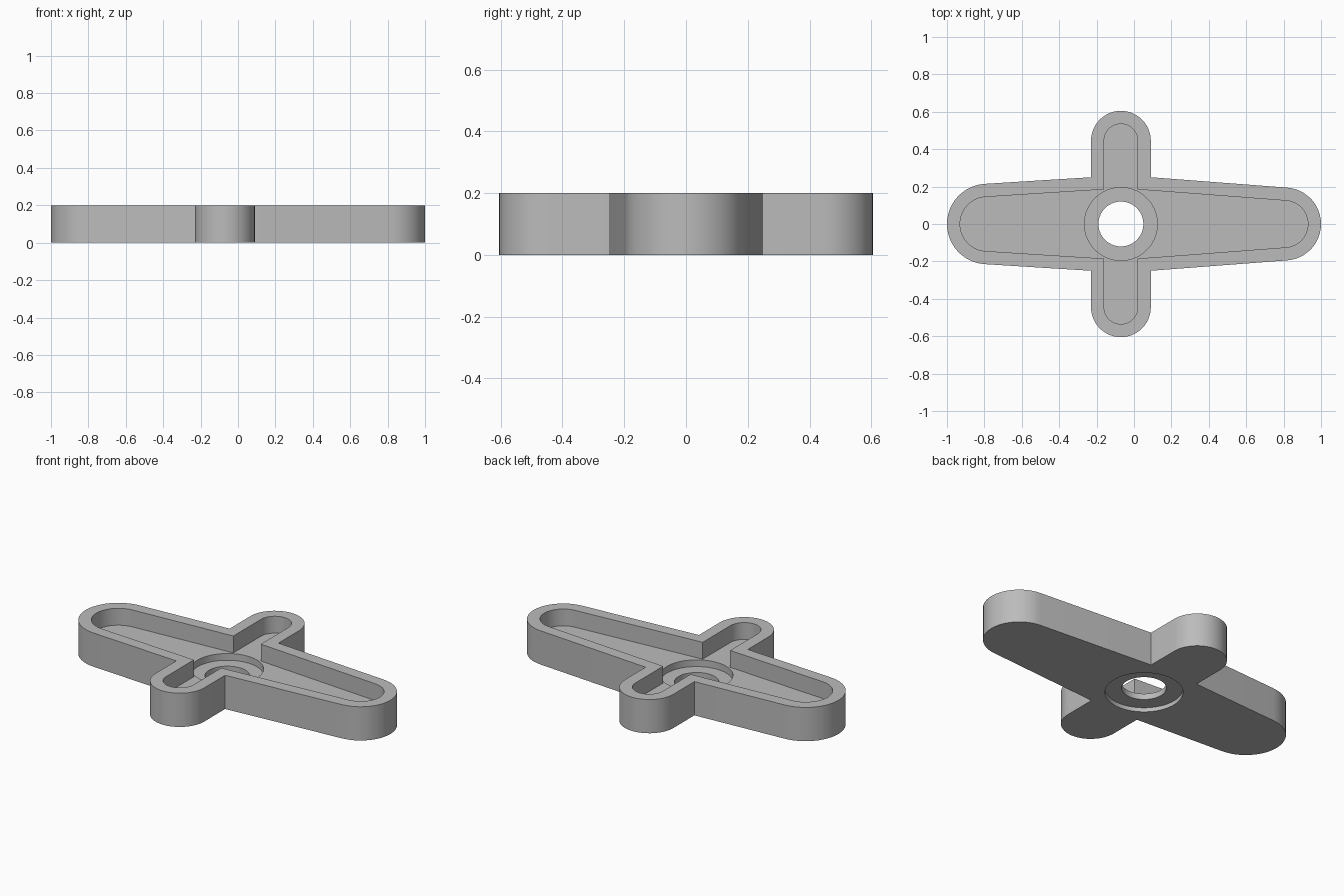
import bpy, bmesh, math

cube = bpy.data.objects.get("Cube")
if cube:
    bpy.data.objects.remove(cube, do_unlink=True)

HUB_X = -0.07
HEIGHT = 0.2
RIM = 0.07

grey = bpy.data.materials.new("plain grey")
grey.use_nodes = True
grey.diffuse_color = (0.5, 0.5, 0.5, 1)
grey.node_tree.nodes["Principled BSDF"].inputs["Base Color"].default_value = grey.diffuse_color


def arc(cx, cy, r, start, end, steps=24):
    """Points along an arc, angles in degrees."""
    angles = [math.radians(start + (end - start) * i / steps) for i in range(steps + 1)]
    return [(cx + r * math.cos(a), cy + r * math.sin(a)) for a in angles]


def cross_outline(inset):
    """Four-armed outline with round ends, moved inward by the inset."""
    half = 0.16 - inset
    corner = 0.25 - 0.93 * inset
    left, right = HUB_X - half, HUB_X + half
    pts = arc(0.805, 0, 0.195 - inset, -86, 86)
    pts += [(right, corner)] + arc(HUB_X, 0.445, half, 0, 180) + [(left, corner)]
    pts += arc(-0.785, 0, 0.215 - inset, 93.5, 266.5)
    pts += [(left, -corner)] + arc(HUB_X, -0.445, half, 180, 360) + [(right, -corner)]
    return pts


def prism(name, pts, z0, z1):
    """Solid made by raising a flat outline from z0 to z1."""
    bm = bmesh.new()
    face = bm.faces.new([bm.verts.new((x, y, z0)) for x, y in pts])
    top = bmesh.ops.extrude_face_region(bm, geom=[face])["geom"]
    verts = [v for v in top if isinstance(v, bmesh.types.BMVert)]
    bmesh.ops.translate(bm, verts=verts, vec=(0, 0, z1 - z0))
    bmesh.ops.recalc_face_normals(bm, faces=bm.faces)
    mesh = bpy.data.meshes.new(name)
    bm.to_mesh(mesh)
    bm.free()
    mesh.materials.append(grey)
    obj = bpy.data.objects.new(name, mesh)
    bpy.context.collection.objects.link(obj)
    return obj


def disc(name, r, z0, z1):
    return prism(name, arc(HUB_X, 0, r, 0, 360, 72)[:-1], z0, z1)


# Solid four-armed body
body = prism("cross_arm_body", cross_outline(0), 0, HEIGHT)

# Pocket, hub seat, through hole and shallow underside recess
cutters = [
    prism("pocket_cutter", cross_outline(RIM), 0.1, HEIGHT + 0.1),
    disc("hub_seat_cutter", 0.195, 0.06, 0.15),
    disc("hole_cutter", 0.12, -0.1, 0.14),
    disc("underside_cutter", 0.21, -0.1, 0.025),
]
bpy.ops.object.select_all(action="DESELECT")
bpy.context.view_layer.objects.active = body
body.select_set(True)
for cutter in cutters:
    cutter.hide_render = True
    mod = body.modifiers.new(cutter.name, "BOOLEAN")
    mod.operation = "DIFFERENCE"
    mod.solver = "EXACT"
    mod.object = cutter
    bpy.ops.object.modifier_apply(modifier=mod.name)
    bpy.data.objects.remove(cutter, do_unlink=True)

bpy.ops.object.shade_smooth_by_angle(angle=math.radians(30))
